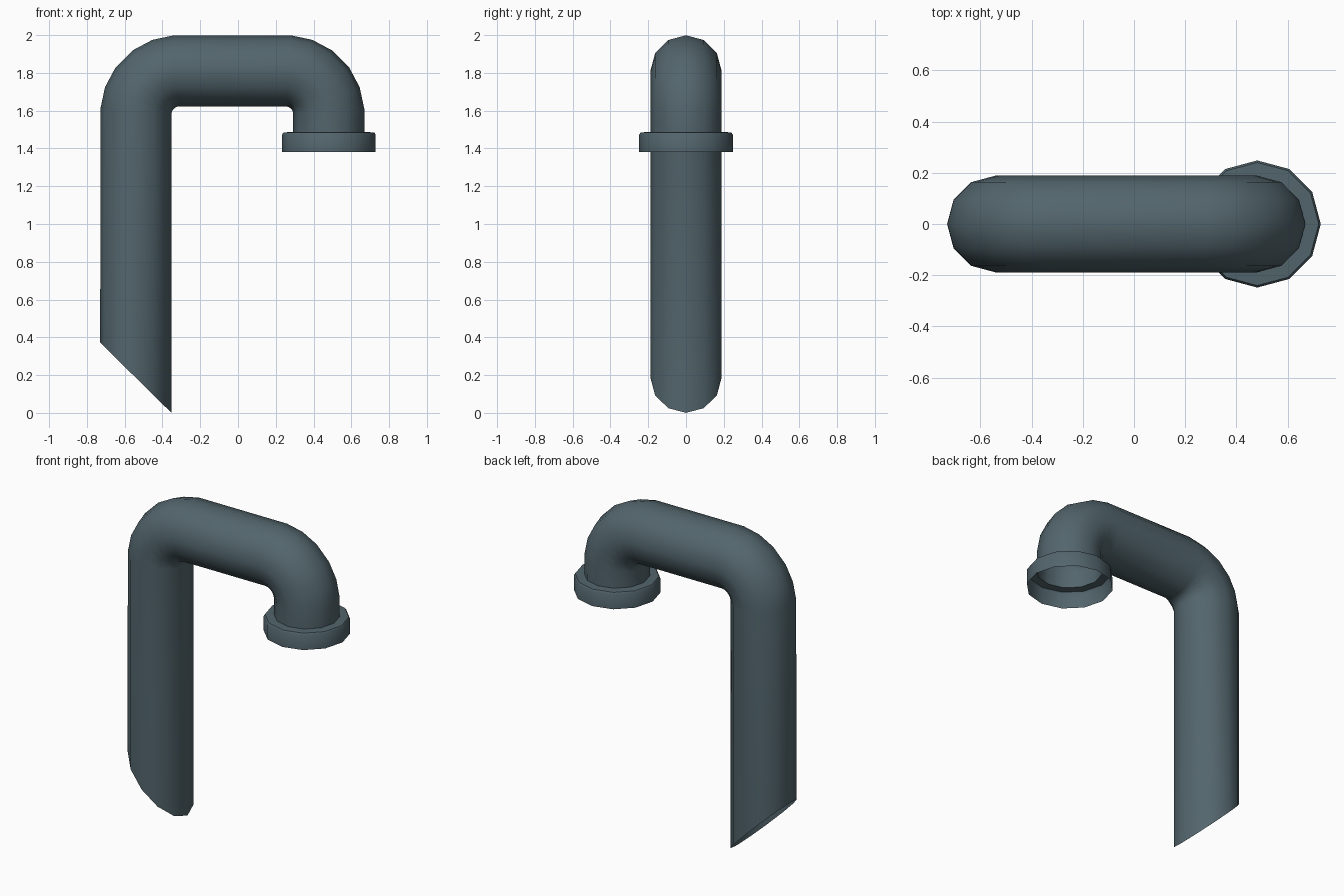
import bpy, math
from mathutils import Vector

if "Cube" in bpy.data.objects:
    bpy.data.objects.remove(bpy.data.objects["Cube"])

SIDES = 12
R = 0.1885          # pipe radius
BEND = 0.231        # bend radius of the pipe centre line
BEND_Z = 1.5805

mat = bpy.data.materials.new("dark slate metal")
mat.diffuse_color = (0.085, 0.13, 0.15, 1)
mat.use_nodes = True
mat.node_tree.nodes["Principled BSDF"].inputs["Base Color"].default_value = mat.diffuse_color


def ring(x, z, n, r, slope=0.0):
    """Circle of points around (x, z); n lies in the xz plane."""
    pts = []
    for i in range(SIDES):
        a = 2 * math.pi * i / SIDES
        p = Vector((x, 0, z)) + r * (math.cos(a) * n + math.sin(a) * Vector((0, 1, 0)))
        p.z += slope * (p.x - x)
        pts.append(p)
    return pts


def skin(name, rings):
    """Open tube through a list of rings."""
    verts = [p for rg in rings for p in rg]
    faces = []
    for k in range(len(rings) - 1):
        for i in range(SIDES):
            j = (i + 1) % SIDES
            a, b = k * SIDES, (k + 1) * SIDES
            faces.append((a + i, b + i, b + j, a + j))
    me = bpy.data.meshes.new(name)
    me.from_pydata(verts, [], faces)
    me.materials.append(mat)
    ob = bpy.data.objects.new(name, me)
    bpy.context.collection.objects.link(ob)
    bpy.ops.object.select_all(action='DESELECT')
    ob.select_set(True)
    bpy.context.view_layer.objects.active = ob
    bpy.ops.object.shade_smooth_by_angle(angle=math.radians(40))
    return ob


# bent pipe: slanted foot, two elbows, short drop to the collar
left, right = Vector((-1, 0, 0)), Vector((1, 0, 0))
rings = [ring(-0.541, 0.186, left, R, slope=-0.985)]
steps = [4, 20, 36, 54, 70, 86]
for cx, start in ((-0.31, 0), (0.25, 90)):
    for s in steps:
        t = math.radians(start + s)
        n = Vector((-math.cos(t), 0, math.sin(t)))
        rings.append(ring(cx + BEND * n.x, BEND_Z + BEND * n.z, n, R))
rings.append(ring(0.481, 1.485, right, R))
skin("bent_pipe", rings)

# collar around the open mouth
profile = [(R, 1.487), (0.24, 1.485), (0.248, 1.473), (0.248, 1.382)]
skin("mouth_collar", [ring(0.481, z, right, r) for r, z in profile])
